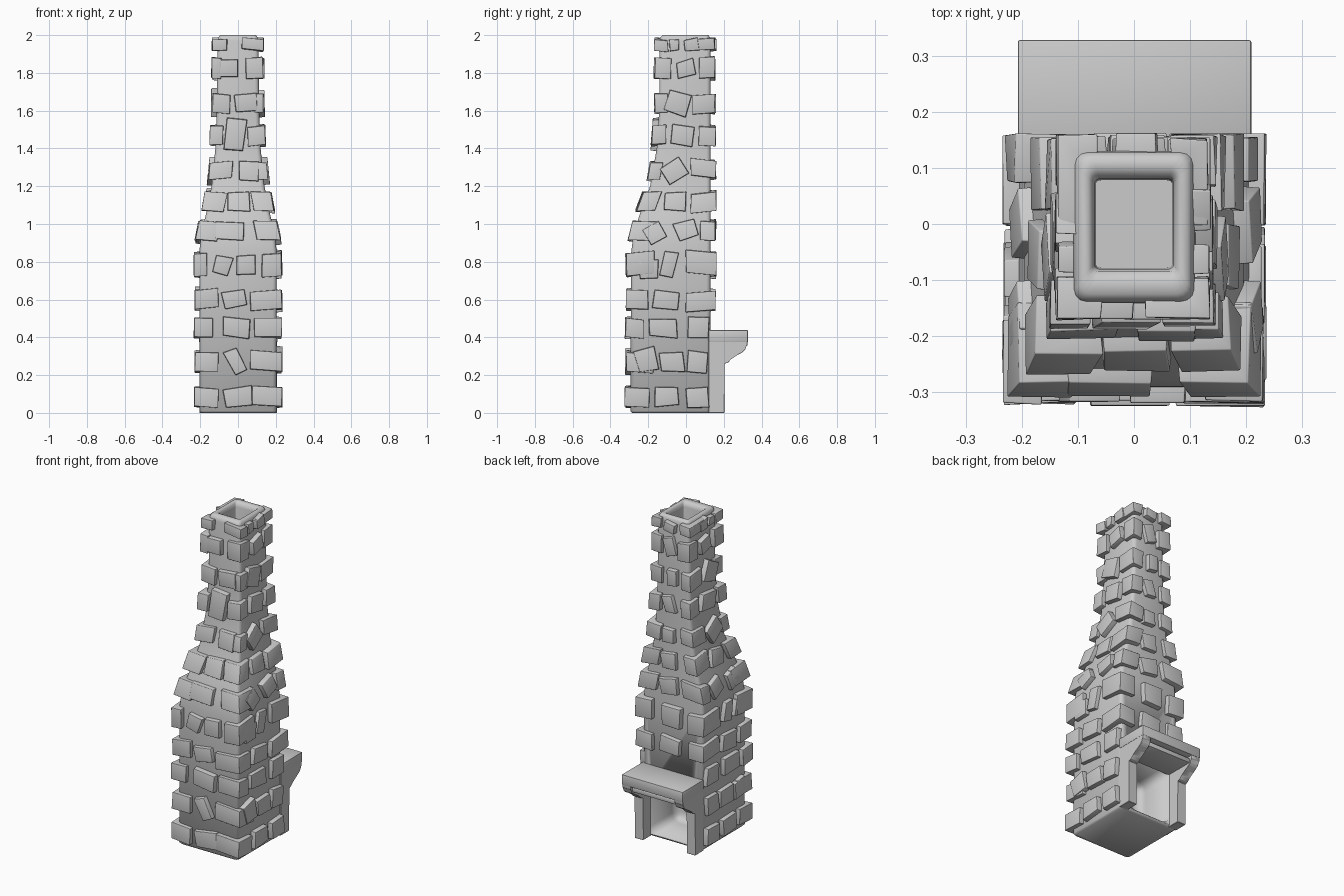
import bpy, bmesh, math, random

if "Cube" in bpy.data.objects:
    bpy.data.objects.remove(bpy.data.objects["Cube"])

random.seed(7)
YB = 0.13                       # flat back wall
# wall profile: height, half width in x, front y
PROFILE = [(0, .205, -.295), (.85, .205, -.29), (.95, .195, -.278), (1.05, .17, -.245),
           (1.2, .14, -.19), (1.4, .12, -.155), (1.6, .112, -.142), (2, .108, -.14)]


def wall(z):
    z = min(max(z, 0), 2)
    for (z0, h0, f0), (z1, h1, f1) in zip(PROFILE, PROFILE[1:]):
        if z <= z1:
            t = (z - z0) / (z1 - z0)
            return h0 + t * (h1 - h0), f0 + t * (f1 - f0)


def finish(bm, name, angle=35):
    bmesh.ops.recalc_face_normals(bm, faces=bm.faces)
    me = bpy.data.meshes.new(name)
    bm.to_mesh(me)
    bm.free()
    ob = bpy.data.objects.new(name, me)
    bpy.context.collection.objects.link(ob)
    bpy.ops.object.select_all(action='DESELECT')
    ob.select_set(True)
    bpy.context.view_layer.objects.active = ob
    bpy.ops.object.shade_smooth_by_angle(angle=math.radians(angle))
    return ob


def prism(bm, lower, upper):
    a = [bm.verts.new(p) for p in lower]
    b = [bm.verts.new(p) for p in upper]
    n = len(a)
    bm.faces.new(a[::-1])
    bm.faces.new(b)
    for i in range(n):
        bm.faces.new((a[i], a[(i + 1) % n], b[(i + 1) % n], b[i]))


def box(name, x0, x1, y0, y1, z0, z1, bevel, seg=2):
    bm = bmesh.new()
    base = [(x0, y0), (x1, y0), (x1, y1), (x0, y1)]
    prism(bm, [(x, y, z0) for x, y in base], [(x, y, z1) for x, y in base])
    bmesh.ops.bevel(bm, geom=bm.edges[:], offset=bevel, segments=seg, profile=.5, affect='EDGES')
    return finish(bm, name)


# chimney shaft: one loft up the outside, over the rim and down the flue
def ring(bm, hx, y0, y1, z, r):
    vs = []
    for k, (sx, y, sy) in enumerate([(1, y1, 1), (-1, y1, 1), (-1, y0, -1), (1, y0, -1)]):
        for j in range(4):
            a = math.pi / 2 * (k + j / 3)
            vs.append(bm.verts.new((sx * (hx - r) + r * math.cos(a),
                                    y - sy * r + r * math.sin(a), z)))
    return vs


bm = bmesh.new()
sections = [(.195, -.285, YB - .01, 0, .02)]
for z, hx, yf in PROFILE[:-1]:
    sections.append((hx, yf, YB, max(z, .01), .022))
sections += [(.108, -.14, YB, 1.97, .022), (.104, -.136, .127, 1.988, .022),
             (.095, -.125, .118, 2, .02), (.082, -.1, .1, 2, .015),
             (.074, -.085, .086, 1.992, .01), (.07, -.08, .08, 1.97, .008),
             (.068, -.078, .078, .5, .008)]
rings = [ring(bm, *s) for s in sections]
for a, b in zip(rings, rings[1:]):
    for i in range(16):
        bm.faces.new((a[i], a[(i + 1) % 16], b[(i + 1) % 16], b[i]))
bm.faces.new(rings[0][::-1])
bm.faces.new(rings[-1])
shaft = finish(bm, "chimney_shaft", 50)

# firebox recess cut into the back
cutter = box("firebox_cutter", -.145, .145, -.12, .3, .015, .36, .05, 5)
cutter.hide_render = True
mod = shaft.modifiers.new("firebox", 'BOOLEAN')
mod.object = cutter
mod.operation = 'DIFFERENCE'
mod.solver = 'EXACT'
bpy.context.view_layer.objects.active = shaft
bpy.ops.object.modifier_apply(modifier="firebox")
bpy.data.objects.remove(cutter)

# mantel: shelf, lintel and two bracketed legs
box("mantel_shelf", -.207, .209, .12, .328, .375, .438, .004)
box("mantel_lintel", -.16, .16, .12, .305, .335, .365, .006)
leg = [(.12, 0), (.203, 0), (.203, .262), (.222, .266), (.24, .285), (.268, .306),
       (.298, .32), (.314, .335), (.318, .355), (.326, .358), (.326, .385), (.12, .385)]
for side, x0, x1 in [("left", -.205, -.148), ("right", .15, .207)]:
    bm = bmesh.new()
    prism(bm, [(x0, y, z) for y, z in leg], [(x1, y, z) for y, z in leg])
    bmesh.ops.bevel(bm, geom=bm.edges[:], offset=.002, segments=1, affect='EDGES')
    finish(bm, "mantel_leg_" + side)


# stones that hug the tapered wall
def jit(a):
    return random.uniform(-a, a)


def on_wall(face, u, z, d):
    hx, yf = wall(z)
    return {'front': (u, yf - d, z), 'back': (u, YB + d, z),
            'right': (hx + d, u, z), 'left': (-hx - d, u, z)}[face]


def flat_stone(bm, face, u, z, w, h, tilt):
    c, s = math.cos(math.radians(tilt)), math.sin(math.radians(tilt))
    corners = [(a * w / 2 + jit(.007), b * h / 2 + jit(.007))
               for a, b in [(-1, -1), (1, -1), (1, 1), (-1, 1)]]
    out = .027 + jit(.005)
    prism(bm, *[[on_wall(face, u + k * (a * c - b * s), z + k * (a * s + b * c), d)
                 for a, b in corners] for k, d in [(1, -.015), (.95, out)]])


def corner_stone(bm, sx, sy, z, h, lx, ly):
    t, e = .026 + jit(.005), .014
    outline = [(-t, -t), (lx, -t), (lx, e), (e, e), (e, ly), (-t, ly)]
    ends = []
    tx, ty = jit(.12), jit(.12)
    for k in (-1, 1):
        pts = []
        for a, b in outline:
            zz = z + k * h / 2 + tx * a + ty * b
            hx, yf = wall(zz)
            a, b = a + jit(.003), b + jit(.003)
            pts.append((sx * (hx - a), yf + b if sy < 0 else YB - b, zz))
        ends.append(pts)
    prism(bm, *ends)


# courses: height, stone height, then length of left and right front corner stones
COURSES = [(.085, .1, .1, .13), (.27, .1, .1, .14), (.45, .1, .07, .12), (.6, .1, .1, .14),
           (.785, .12, .04, .08), (.965, .1, .09, .1), (1.12, .1, .09, .08),
           (1.28, .09, .1, .03), (1.47, .1, .04, .065), (1.64, .1, .07, .025),
           (1.825, .11, .02, .07), (1.947, .06, .05, .09)]
# loose middle stones: offset, width, height, tilt
FRONT = [(0, .15, .1, 5), (-.015, .075, .14, 28), (-.01, .14, .1, -5), (-.02, .12, .09, 12),
         (.04, .11, .1, 0), (-.04, .15, .1, -2), (.005, .12, .1, 0), (.055, .1, .1, 0),
         (-.013, .1, .17, -6), (.04, .12, .1, 3), (-.055, .11, .1, -2), None]
SIDE = [(-.1, .13, .1, 2), (-.075, .13, .11, 2), (-.12, .15, .1, -2), (-.1, .14, .1, -6),
        (-.09, .08, .14, -12), (.0, .11, .1, 18), (-.055, .12, .1, -2), (-.06, .13, .11, 32),
        (-.018, .13, .1, -8), (-.045, .12, .12, -18), (0, .1, .09, 14), (-.06, .05, .055, 0)]

bm = bmesh.new()
for i, (z, h, left, right) in enumerate(COURSES):
    hx, yf = wall(z)
    # corner stones, omitted behind the mantel
    for sx, length in ((-1, left), (1, right)):
        side_len = max(.045, SIDE[i][0] - SIDE[i][1] / 2 - yf - .03)
        corner_stone(bm, sx, -1, z, h, length, min(.12, side_len))
        face = 'right' if sx > 0 else 'left'
        back_len = min(.13, YB - SIDE[i][0] - SIDE[i][1] / 2 - .02)
        if i < 3:
            flat_stone(bm, face, .062, z, .115, h * 1.1, jit(5))
        else:
            corner_stone(bm, sx, 1, z + jit(.01), h, hx * random.uniform(.38, .55),
                         max(.03, back_len))
        # middle stones on both sides, the left side varied
        u, w, sh, tilt = SIDE[i]
        if sx < 0:
            tilt, sh = -tilt + jit(8), min(sh, .12)
        flat_stone(bm, face, u, z, w, sh, tilt)
    if FRONT[i]:
        u, w, sh, tilt = FRONT[i]
        flat_stone(bm, 'front', u, z, w, sh, tilt)
    if i >= 3:
        flat_stone(bm, 'back', jit(.015), z, hx * .62, h, jit(16))
# extra stones filling the wider gaps
for args in [('front', -.085, .78, .09, .1, -14), ('right', -.2, .76, .1, .1, 0),
             ('left', -.2, .77, .1, .1, 6), ('right', -.165, .95, .09, .1, 30),
             ('left', -.16, .96, .09, .1, -20), ('right', -.21, .28, .11, .12, 14),
             ('left', -.2, .27, .1, .11, -8), ('right', .03, 1.95, .08, .06, 4),
             ('left', .02, 1.95, .07, .06, -4)]:
    flat_stone(bm, *args)
bmesh.ops.recalc_face_normals(bm, faces=bm.faces)
bmesh.ops.bevel(bm, geom=bm.edges[:], offset=.013, segments=3, profile=.5,
                affect='EDGES', clamp_overlap=True)
finish(bm, "wall_stones", 50)
